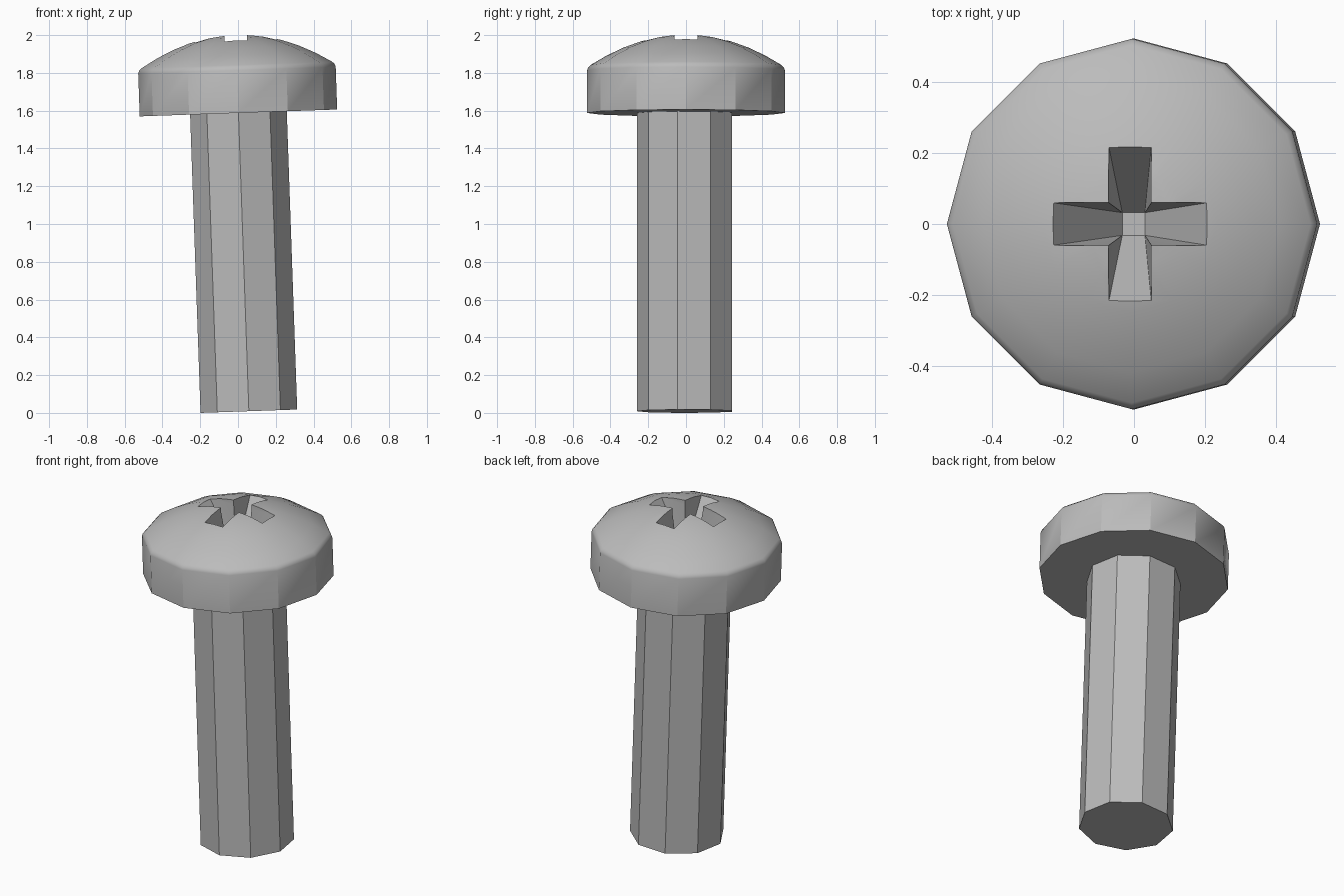
import bpy, bmesh
from math import sin, cos, pi, radians
from mathutils import Matrix

cube = bpy.data.objects.get("Cube")
if cube:
    bpy.data.objects.remove(cube, do_unlink=True)

steel = bpy.data.materials.new("steel grey")
steel.use_nodes = True
GREY = (0.5, 0.5, 0.5, 1)
steel.diffuse_color = GREY
steel.node_tree.nodes["Principled BSDF"].inputs["Base Color"].default_value = GREY

# The whole screw leans slightly towards -x
LEAN = Matrix.Translation((0.0575, 0, 0.009)) @ Matrix.Rotation(radians(-2), 4, 'Y')


def ring(radius, z, sides, start=0.0):
    return [(radius * cos(start + 2 * pi * i / sides),
             radius * sin(start + 2 * pi * i / sides), z) for i in range(sides)]


def loft(name, rings, apex=None):
    """Skin stacked rings, closing the top with a cap or a point."""
    bm = bmesh.new()
    loops = [[bm.verts.new(p) for p in r] for r in rings]
    n = len(loops[0])
    for low, high in zip(loops, loops[1:]):
        for i in range(n):
            j = (i + 1) % n
            bm.faces.new((low[i], low[j], high[j], high[i]))
    bm.faces.new(loops[0][::-1])
    if apex is None:
        bm.faces.new(loops[-1])
    else:
        tip = bm.verts.new((0, 0, apex))
        for i in range(n):
            bm.faces.new((loops[-1][i], loops[-1][(i + 1) % n], tip))
    bmesh.ops.remove_doubles(bm, verts=bm.verts, dist=0.0001)
    bmesh.ops.recalc_face_normals(bm, faces=bm.faces)
    mesh = bpy.data.meshes.new(name)
    bm.to_mesh(mesh)
    bm.free()
    mesh.materials.append(steel)
    obj = bpy.data.objects.new(name, mesh)
    bpy.context.collection.objects.link(obj)
    obj.matrix_world = LEAN
    return obj


def plus(reach, half, z):
    """Plus-shaped outline; becomes a square when reach equals half."""
    pts = []
    for k in range(4):
        c, s = round(cos(k * pi / 2)), round(sin(k * pi / 2))
        for x, y in ((reach, -half), (reach, half), (half, half)):
            pts.append((c * x - s * y, s * x + c * y, z))
    return pts


# Shank: plain nine-sided prism
shank = loft("shank", [ring(0.26, z, 9, -pi / 2) for z in (0, 1.59)])

# Head: straight side, small rounded rim, shallow dome
APEX, RIM_R, RIM_Z = 1.995, 0.505, 1.834
profile = [(0.523, 1.58), (0.523, 1.806), (0.518, 1.821), (RIM_R, RIM_Z)]
for t in (0.83, 0.66, 0.49, 0.32, 0.16):
    profile.append((RIM_R * t, APEX - (APEX - RIM_Z) * t * t))
head = loft("pan_head", [ring(r, z, 12) for r, z in profile], APEX)

# Cross recess: plus outline tapering down to a small square
cutter = loft("recess_cutter", [plus(0.032, 0.032, 1.68), plus(0.218, 0.06, 1.964),
                                plus(0.218, 0.06, 2.1)])
cutter.hide_render = True
cut = head.modifiers.new("recess", 'BOOLEAN')
cut.operation = 'DIFFERENCE'
cut.solver = 'EXACT'
cut.object = cutter
bpy.ops.object.select_all(action='DESELECT')
head.select_set(True)
bpy.context.view_layer.objects.active = head
bpy.ops.object.modifier_apply(modifier=cut.name)
bpy.data.objects.remove(cutter, do_unlink=True)
bpy.ops.object.shade_smooth_by_angle(angle=radians(29))
